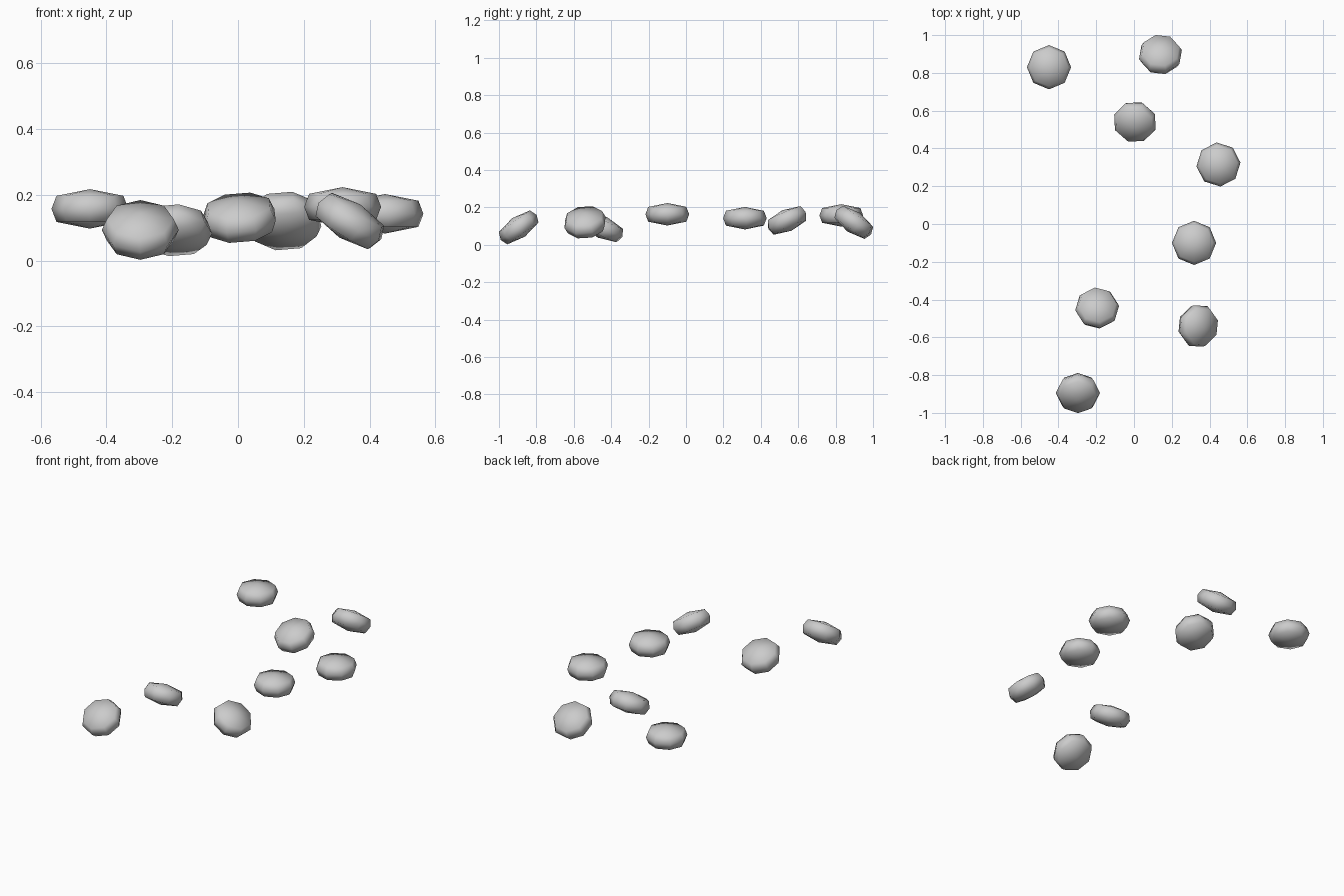
import bpy, bmesh
from math import cos, sin, pi, radians
from mathutils import Euler

cube = bpy.data.objects.get("Cube")
if cube:
    bpy.data.objects.remove(cube, do_unlink=True)

stone_grey = bpy.data.materials.new("stone_grey")
stone_grey.use_nodes = True
COLOUR = (0.6, 0.6, 0.6, 1)
stone_grey.diffuse_color = COLOUR
stone_grey.node_tree.nodes["Principled BSDF"].inputs["Base Color"].default_value = COLOUR

RADIUS, HALF_HEIGHT, SIDES = 0.117, 0.06, 8
RINGS = [(0.87, -0.66), (1, 0), (0.87, 0.66)]  # radius and height of each ring


def pebble_mesh():
    """Flattened eight-sided pebble: three rings closed by two poles."""
    bm = bmesh.new()
    rings = [[bm.verts.new((r * RADIUS * cos(2 * pi * i / SIDES),
                            r * RADIUS * sin(2 * pi * i / SIDES),
                            h * HALF_HEIGHT)) for i in range(SIDES)]
             for r, h in RINGS]
    bottom = bm.verts.new((0, 0, -HALF_HEIGHT))
    top = bm.verts.new((0, 0, HALF_HEIGHT))
    for i in range(SIDES):
        j = (i + 1) % SIDES
        for low, high in zip(rings, rings[1:]):
            bm.faces.new((low[i], low[j], high[j], high[i]))
        bm.faces.new((rings[0][j], rings[0][i], bottom))
        bm.faces.new((rings[-1][i], rings[-1][j], top))
    for face in bm.faces:
        face.smooth = True
    mesh = bpy.data.meshes.new("pebble")
    bm.to_mesh(mesh)
    bm.free()
    mesh.materials.append(stone_grey)
    return mesh


# Scattered pebbles: position, then tilt about x, tilt about y, twist (degrees)
PEBBLES = [
    ((-0.45, 0.83, 0.157), (0, 0, 0)),
    ((0.14, 0.897, 0.12), (-34, 8, 12)),
    ((0.005, 0.54, 0.13), (20, -13, 22)),
    ((0.447, 0.315, 0.142), (0, 0, 5)),
    ((0.318, -0.1, 0.163), (0, 0, 0)),
    ((-0.195, -0.445, 0.092), (-25, 5, 6)),
    ((0.34, -0.54, 0.12), (17, 28, 22)),
    ((-0.297, -0.895, 0.093), (35, 0, 0)),
]
mesh = pebble_mesh()
for n, (place, turn) in enumerate(PEBBLES, 1):
    stone = bpy.data.objects.new(f"pebble_{n}", mesh)
    stone.location = place
    stone.rotation_euler = Euler([radians(a) for a in turn])
    bpy.context.collection.objects.link(stone)
